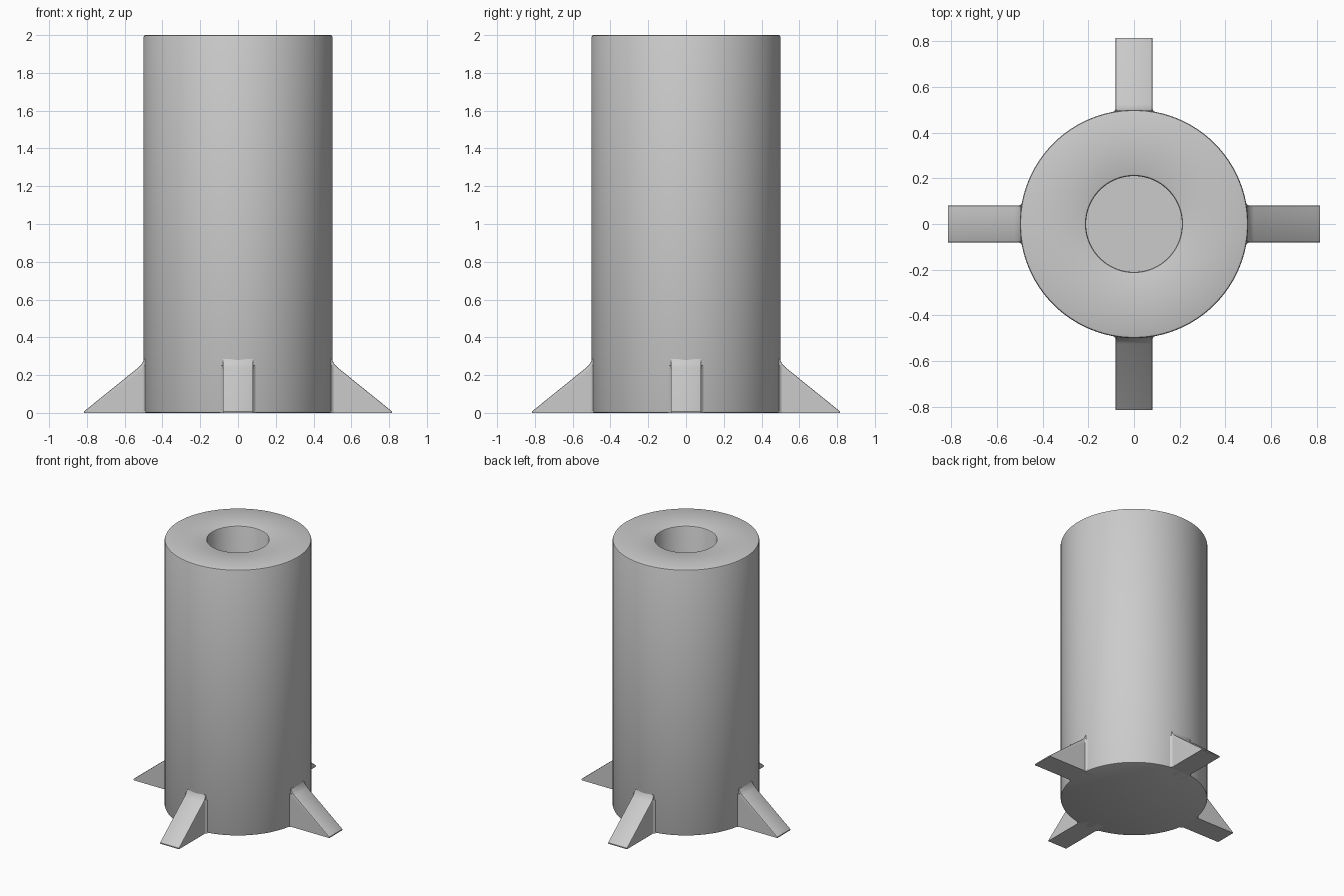
import bpy, bmesh, math

cube = bpy.data.objects.get("Cube")
if cube:
    bpy.data.objects.remove(cube, do_unlink=True)

grey = bpy.data.materials.new("light grey")
grey.use_nodes = True
colour = (0.6, 0.6, 0.6, 1)
grey.diffuse_color = colour
grey.node_tree.nodes["Principled BSDF"].inputs["Base Color"].default_value = colour


def finish(name, bm):
    """Turn a bmesh into a smooth-shaded grey object."""
    bmesh.ops.recalc_face_normals(bm, faces=bm.faces)
    mesh = bpy.data.meshes.new(name)
    bm.to_mesh(mesh)
    bm.free()
    mesh.materials.append(grey)
    obj = bpy.data.objects.new(name, mesh)
    bpy.context.collection.objects.link(obj)
    bpy.ops.object.select_all(action="DESELECT")
    obj.select_set(True)
    bpy.context.view_layer.objects.active = obj
    bpy.ops.object.shade_smooth_by_angle(angle=math.radians(35))
    return obj


# Tube body: a lathed profile with a solid base, softened rims and a blind bore
profile = [(0, 0), (0.49, 0), (0.497, 0.003), (0.5, 0.01),
           (0.5, 1.99), (0.497, 1.997), (0.49, 2),
           (0.22, 2), (0.213, 1.997), (0.21, 1.99),
           (0.21, 0.2), (0, 0.2)]
bm = bmesh.new()
verts = [bm.verts.new((r, 0, z)) for r, z in profile]
edges = [bm.edges.new(pair) for pair in zip(verts, verts[1:])]
bmesh.ops.spin(bm, geom=verts + edges, axis=(0, 0, 1), cent=(0, 0, 0),
               angle=math.tau, steps=96, use_duplicate=False)
bmesh.ops.remove_doubles(bm, verts=bm.verts, dist=0.0001)
finish("tube_body", bm)

# Four wedge fins with a small fillet where the slope meets the tube
fin_profile = [(0.42, 0), (0.815, 0), (0.815, 0.008), (0.525, 0.242),
               (0.508, 0.26), (0.498, 0.285), (0.42, 0.285)]
half_width = 0.08
for i, side in enumerate(("left", "back", "right", "front")):
    bm = bmesh.new()
    face = bm.faces.new([bm.verts.new((x, -half_width, z)) for x, z in fin_profile])
    moved = bmesh.ops.extrude_face_region(bm, geom=[face])["geom"]
    bmesh.ops.translate(bm, vec=(0, 2 * half_width, 0),
                        verts=[v for v in moved if isinstance(v, bmesh.types.BMVert)])
    # Soften the long edges of the slope
    rims = [e for e in bm.edges
            if abs(e.verts[0].co.y - e.verts[1].co.y) < 0.001
            and min(v.co.z for v in e.verts) > 0.005
            and min(v.co.x for v in e.verts) > 0.49]
    bmesh.ops.bevel(bm, geom=rims, offset=0.006, segments=2,
                    profile=0.5, affect="EDGES", clamp_overlap=True)
    fin = finish(side + "_fin", bm)
    fin.rotation_euler.z = i * math.pi / 2

# Small concave fillets along the vertical seams between fins and tube
seam = math.sqrt(0.5 ** 2 - half_width ** 2)
fillet = [(seam - 0.02, 0.06), (seam + 0.015, half_width - 0.002),
          (seam + 0.004, half_width + 0.004), (seam - 0.005, half_width + 0.015)]
for i, side in enumerate(("left", "back", "right", "front")):
    bm = bmesh.new()
    for sign in (1, -1):
        face = bm.faces.new([bm.verts.new((x, sign * y, 0)) for x, y in fillet])
        moved = bmesh.ops.extrude_face_region(bm, geom=[face])["geom"]
        bmesh.ops.translate(bm, vec=(0, 0, 0.25),
                            verts=[v for v in moved if isinstance(v, bmesh.types.BMVert)])
    seams = finish(side + "_fin_fillets", bm)
    seams.rotation_euler.z = i * math.pi / 2
